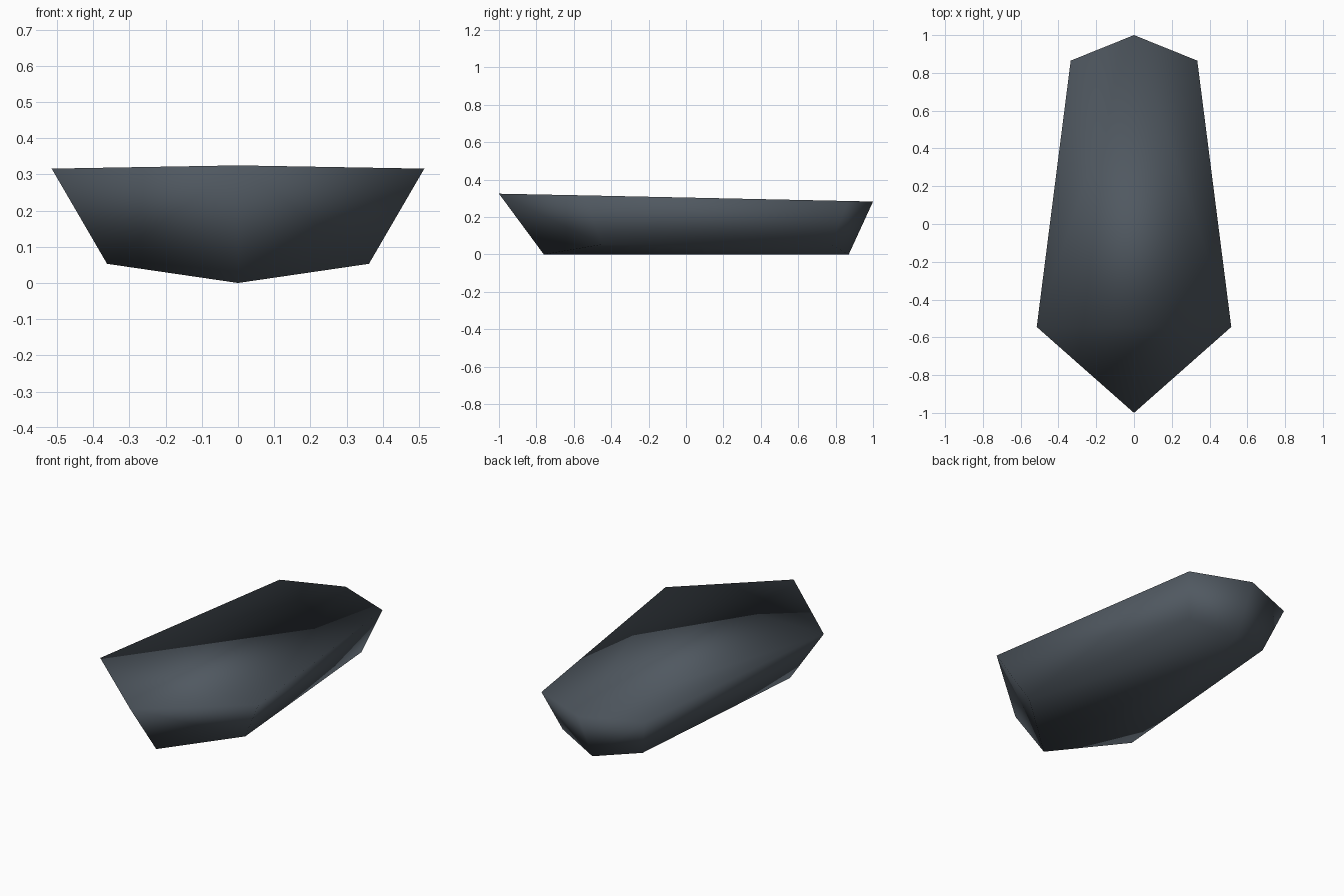
import bpy
import bmesh

default_cube = bpy.data.objects.get("Cube")
if default_cube:
    bpy.data.objects.remove(default_cube, do_unlink=True)

# Slate grey paint
slate = bpy.data.materials.new("slate_grey")
slate.use_nodes = True
color = (0.08, 0.098, 0.118, 1)
slate.diffuse_color = color
slate.node_tree.nodes["Principled BSDF"].inputs["Base Color"].default_value = color

bm = bmesh.new()


def mirrored_pair(x, y, z):
    """Right and left vertex at the same station."""
    return [bm.verts.new((side * x, y, z)) for side in (-1, 1)]


# Centreline points, from deck tips to keel ends
bow = bm.verts.new((0, -1, 0.325))
stern = bm.verts.new((0, 1, 0.283))
keel_front = bm.verts.new((0, -0.76, 0))
keel_back = bm.verts.new((0, 0.87, 0))

# Deck corners and chine corners on both sides
deck_front = mirrored_pair(0.515, -0.545, 0.316)
deck_back = mirrored_pair(0.335, 0.865, 0.286)
chine_front = mirrored_pair(0.362, -0.45, 0.053)
chine_back = mirrored_pair(0.26, 0.775, 0.053)

# Flat deck lid
bm.faces.new([bow, deck_front[1], deck_back[1], stern, deck_back[0], deck_front[0]])

# Bow, side, stern and bottom panels of each half
for df, db, cf, cb in zip(deck_front, deck_back, chine_front, chine_back):
    bm.faces.new([bow, df, cf, keel_front])
    bm.faces.new([df, db, cb, cf])
    bm.faces.new([db, stern, keel_back, cb])
    bm.faces.new([cf, cb, keel_back, keel_front])

bmesh.ops.recalc_face_normals(bm, faces=bm.faces)
for face in bm.faces:
    face.smooth = True

mesh = bpy.data.meshes.new("hull")
bm.to_mesh(mesh)
bm.free()
mesh.materials.append(slate)
hull = bpy.data.objects.new("hull", mesh)
bpy.context.collection.objects.link(hull)
